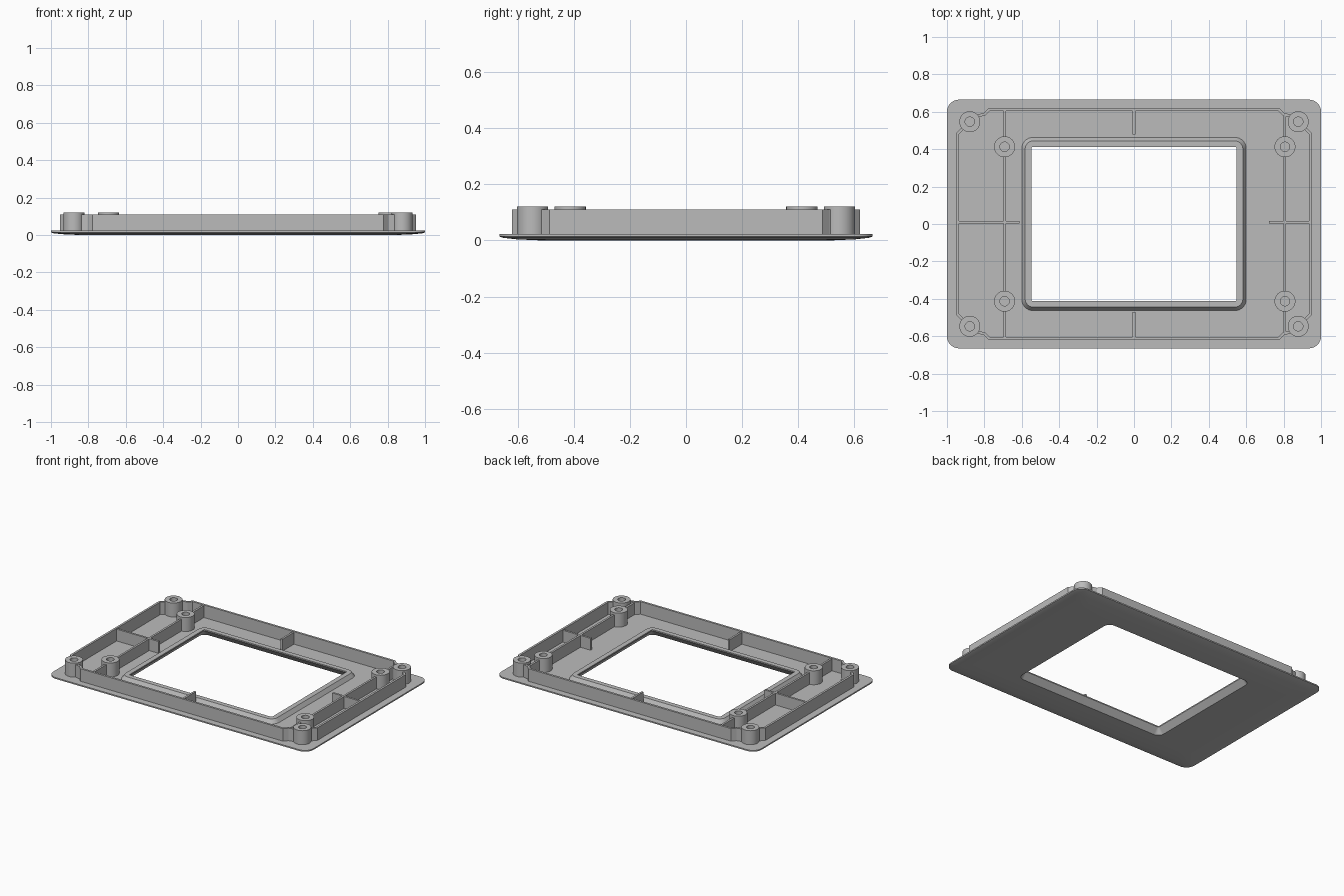
import bpy, bmesh, math
from mathutils import Vector

cube = bpy.data.objects.get("Cube")
if cube:
    bpy.data.objects.remove(cube, do_unlink=True)

GREY = 0.5
mat = bpy.data.materials.new("plain grey")
mat.use_nodes = True
mat.diffuse_color = (GREY, GREY, GREY, 1)
mat.node_tree.nodes["Principled BSDF"].inputs["Base Color"].default_value = (GREY, GREY, GREY, 1)

FLOOR, WALL_TOP, RIB_TOP, BOSS_TOP = 0.018, 0.11, 0.105, 0.12


def finish(name, bm, smooth=False):
    bmesh.ops.recalc_face_normals(bm, faces=bm.faces)
    mesh = bpy.data.meshes.new(name)
    bm.to_mesh(mesh)
    bm.free()
    mesh.materials.append(mat)
    obj = bpy.data.objects.new(name, mesh)
    bpy.context.collection.objects.link(obj)
    if smooth:
        bpy.ops.object.select_all(action='DESELECT')
        obj.select_set(True)
        bpy.context.view_layer.objects.active = obj
        bpy.ops.object.shade_smooth_by_angle(angle=math.radians(30))
    return obj


def bridge(bm, a, b):
    for i in range(len(a)):
        j = (i + 1) % len(a)
        bm.faces.new((a[i], a[j], b[j], b[i]))


def rounded_ring(bm, hx, hy, r, z, steps=8):
    ring = []
    for q, (sx, sy) in enumerate(((1, 1), (-1, 1), (-1, -1), (1, -1))):
        for k in range(steps + 1):
            t = math.pi / 2 * (q + k / steps)
            ring.append(bm.verts.new((sx * (hx - r) + r * math.cos(t),
                                      sy * (hy - r) + r * math.sin(t), z)))
    return ring


def ribbon(name, path, thick, top):
    """Upright wall of constant thickness along a 2D path, mitred at bends."""
    pts = [Vector(p) for p in path]
    dirs = [(b - a).normalized() for a, b in zip(pts, pts[1:])]
    bm = bmesh.new()
    rows = []
    for i, p in enumerate(pts):
        d0, d1 = dirs[max(i - 1, 0)], dirs[min(i, len(dirs) - 1)]
        n0, n1 = Vector((-d0.y, d0.x)), Vector((-d1.y, d1.x))
        off = (n0 + n1) / (1 + n0.dot(n1)) * thick / 2
        rows.append([bm.verts.new((*q, z)) for q, z in
                     ((p - off, FLOOR), (p + off, FLOOR), (p + off, top), (p - off, top))])
    for a, b in zip(rows, rows[1:]):
        bridge(bm, a, b)
    bm.faces.new(rows[0])
    bm.faces.new(rows[-1])
    return finish(name, bm)


def boss(name, x, y):
    """Round screw post with a blind hole."""
    bm = bmesh.new()
    n = 32
    rings = []
    for r, z in ((0.056, FLOOR), (0.056, BOSS_TOP), (0.025, BOSS_TOP), (0.025, 0.03)):
        rings.append([bm.verts.new((x + r * math.cos(math.tau * i / n),
                                    y + r * math.sin(math.tau * i / n), z)) for i in range(n)])
    for a, b in zip(rings, rings[1:]):
        bridge(bm, a, b)
    bm.faces.new(rings[0])
    bm.faces.new(rings[-1])
    finish(name, bm, True)


# Face plate: closed section swept round the opening, with raised inner rim
section = (
    (0.58, 0.445, 0.045, 0.0), (0.85, 0.515, 0.05, 0.0), (0.94, 0.605, 0.055, 0.004),
    (0.985, 0.65, 0.06, 0.009), (1.0, 0.665, 0.065, 0.014), (1.0, 0.665, 0.065, 0.023),
    (0.60, 0.463, 0.06, 0.023), (0.582, 0.445, 0.045, 0.05), (0.548, 0.412, 0.008, 0.05),
    (0.548, 0.412, 0.008, 0.042))
bm = bmesh.new()
loops = [rounded_ring(bm, *s) for s in section]
for a, b in zip(loops, loops[1:] + loops[:1]):
    bridge(bm, a, b)
finish("face_plate", bm, True)

# Outer walls, kinked inward where they meet the corner posts
for s, name in ((1, "back"), (-1, "front")):
    half = ((0.775, 0.612), (0.80, 0.587), (0.85, 0.575))
    path = [(-x, s * y) for x, y in reversed(half)] + [(x, s * y) for x, y in half]
    ribbon(name + "_wall", path, 0.015, WALL_TOP)
for s, name in ((1, "left"), (-1, "right")):
    half = ((0.943, 0.483), (0.92, 0.506), (0.905, 0.53))
    path = [(s * x, -y) for x, y in reversed(half)] + [(s * x, y) for x, y in half]
    ribbon(name + "_wall", path, 0.015, WALL_TOP)

# Screw posts and long ribs; the inner pairs are not symmetric in x
for side, inner_x, sx in (("left", 0.807, 1), ("right", -0.692, -1)):
    for end, sy in (("back", 1), ("front", -1)):
        boss(f"{side}_{end}_corner_post", sx * 0.878, sy * 0.547)
        boss(f"{side}_{end}_inner_post", inner_x, sy * 0.413)
        wall_y = 0.608 if side == "right" else 0.587
        y0, y1 = sorted((sy * wall_y, sy * 0.463))
        ribbon(f"{side}_{end}_end_rib", ((inner_x, y0), (inner_x, y1)), 0.014, RIB_TOP)
    ribbon(side + "_long_rib", ((inner_x, -0.362), (inner_x, 0.362)), 0.014, RIB_TOP)

# Short stiffening ribs
ribbon("right_cross_rib", ((-0.94, 0.01), (-0.613, 0.01)), 0.014, RIB_TOP)
ribbon("left_cross_rib", ((0.722, 0.01), (0.94, 0.01)), 0.014, RIB_TOP)
ribbon("back_centre_rib", ((0, 0.478), (0, 0.61)), 0.014, RIB_TOP)
ribbon("front_centre_rib", ((0, -0.61), (0, -0.47)), 0.014, RIB_TOP)
